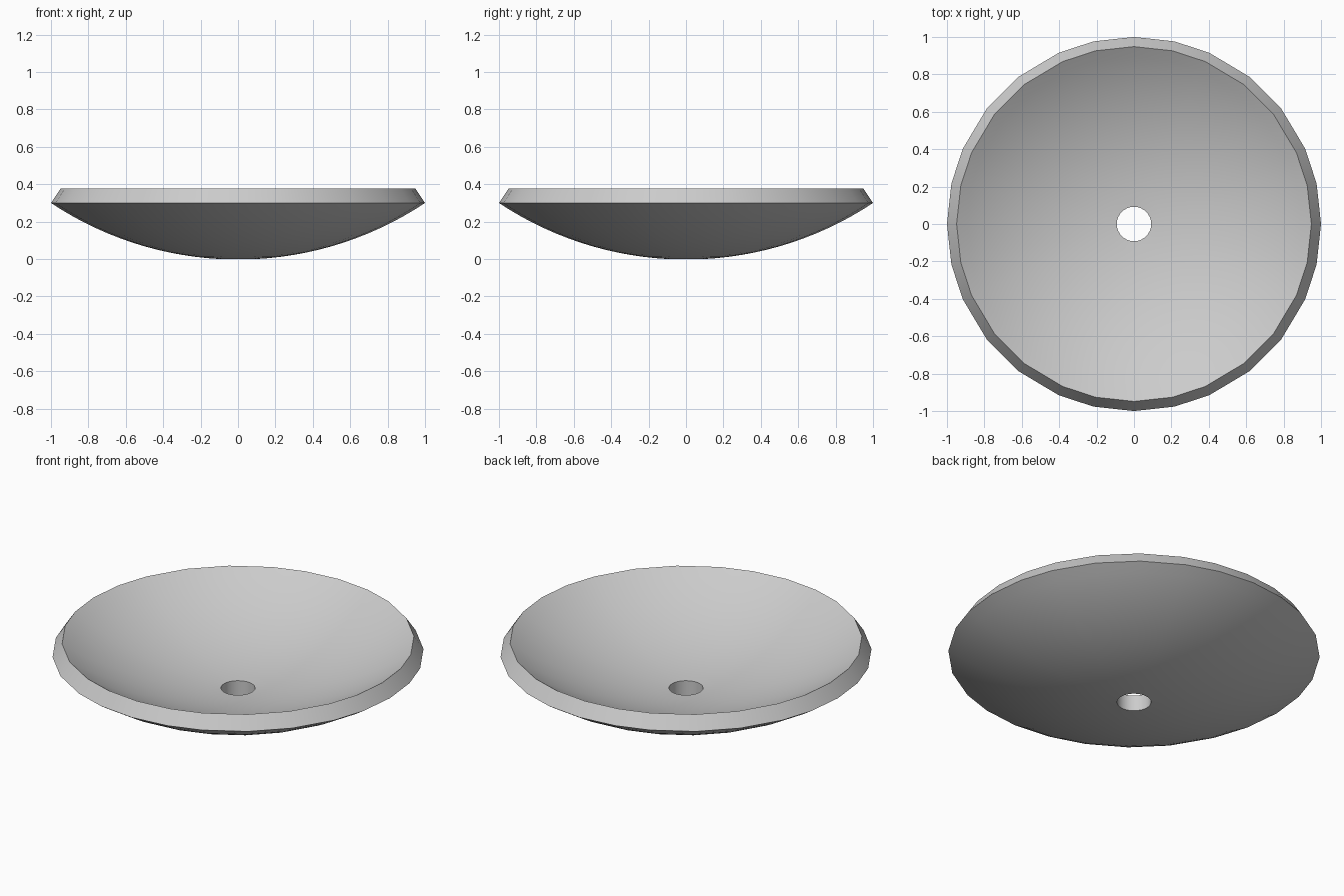
import bpy, bmesh, math

if "Cube" in bpy.data.objects:
    bpy.data.objects.remove(bpy.data.objects["Cube"])

# Concentric spherical shell with a vertical drain hole
R_OUT, R_IN, HOLE = 1.805, 1.712, 0.092
CZ = math.sqrt(R_OUT ** 2 - HOLE ** 2)
RIM = math.asin(1 / R_OUT)
STEPS = 14
QUADRANT = [0, 12.5, 23.7, 38, 52, 66.3, 77.5]
ANGLES = [math.radians(q * 90 + a) for q in range(4) for a in QUADRANT]


def arc(radius):
    """Points (r, z) from the hole to the rim along a sphere."""
    start = math.asin(HOLE / radius)
    pts = []
    for i in range(STEPS + 1):
        t = start + (RIM - start) * i / STEPS
        pts.append((radius * math.sin(t), CZ - radius * math.cos(t)))
    return pts


# Closed cross-section: underside outwards, then inside back to the hole
profile = arc(R_OUT) + arc(R_IN)[::-1]

bm = bmesh.new()
rings = [[bm.verts.new((r * math.cos(a), r * math.sin(a), z)) for a in ANGLES]
         for r, z in profile]
n = len(ANGLES)
for k, ring in enumerate(rings):
    nxt = rings[(k + 1) % len(rings)]
    for j in range(n):
        m = (j + 1) % n
        bm.faces.new((ring[j], ring[m], nxt[m], nxt[j]))
bmesh.ops.recalc_face_normals(bm, faces=bm.faces[:])

mesh = bpy.data.meshes.new("dish")
bm.to_mesh(mesh)
bm.free()
dish = bpy.data.objects.new("dish", mesh)
bpy.context.collection.objects.link(dish)

# Single flat grey
grey = bpy.data.materials.new("light grey")
grey.diffuse_color = (0.6, 0.6, 0.6, 1)
grey.use_nodes = True
grey.node_tree.nodes["Principled BSDF"].inputs["Base Color"].default_value = grey.diffuse_color
mesh.materials.append(grey)

# Smooth bowl with crisp rim and hole edges
bpy.context.view_layer.objects.active = dish
dish.select_set(True)
bpy.ops.object.shade_smooth_by_angle(angle=math.radians(30))
